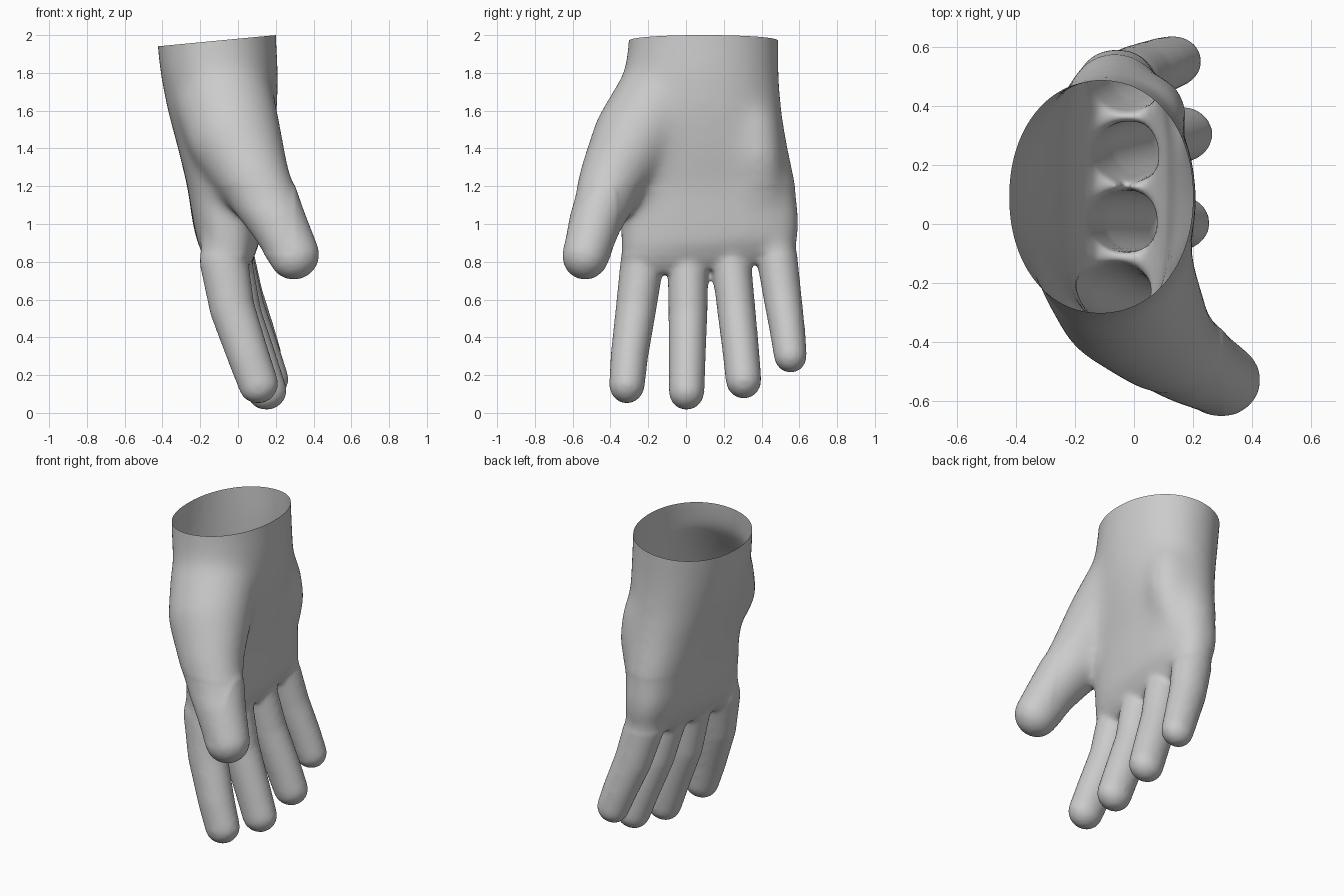
import bpy, bmesh
from math import sin, cos, pi, copysign
from mathutils import Vector

if "Cube" in bpy.data.objects:
    bpy.data.objects.remove(bpy.data.objects["Cube"])

SIDES = 20
bm = bmesh.new()


def skin(rings):
    """Bridge rings of points into a closed tube."""
    loops = [[bm.verts.new(p) for p in ring] for ring in rings]
    for a, b in zip(loops, loops[1:]):
        for i in range(SIDES):
            j = (i + 1) % SIDES
            bm.faces.new((a[i], a[j], b[j], b[i]))
    bm.faces.new(loops[0][::-1])
    bm.faces.new(loops[-1])


def section(z, x0, x1, y0, y1, power, tilt=0):
    """Rounded-box outline at one height, rising towards the little finger by tilt."""
    ring = []
    for i in range(SIDES):
        c, s = cos(2 * pi * i / SIDES), sin(2 * pi * i / SIDES)
        y = (y0 + y1) / 2 + (y1 - y0) / 2 * copysign(abs(s) ** power, s)
        ring.append(Vector(((x0 + x1) / 2 + (x1 - x0) / 2 * copysign(abs(c) ** power, c),
                            y, z + tilt * y)))
    return ring


def digit(path, depth=1.12):
    """Tapered tube along (x, y, z, radius) points with a round tip."""
    pts = [(Vector(p[:3]), p[3]) for p in path]
    end, r = pts[-1]
    way = (end - pts[-2][0]).normalized()
    for k in (0.35, 0.7, 0.92, 0.99):
        pts.append((end + way * r * k, r * (1 - k * k) ** 0.5))
    rings = []
    for i, (p, rad) in enumerate(pts):
        t = (pts[min(i + 1, len(pts) - 1)][0] - pts[max(i - 1, 0)][0]).normalized()
        side = t.cross(Vector((1, 0, 0))).normalized()
        front = side.cross(t)
        rings.append([p + front * rad * depth * cos(2 * pi * k / SIDES)
                      + side * rad * sin(2 * pi * k / SIDES) for k in range(SIDES)])
    skin(rings)


# Wrist and palm
skin([section(*s) for s in (
    (0.75, -0.13, 0.04, -0.31, 0.54, 0.7, 0.1),
    (0.8, -0.17, 0.075, -0.335, 0.575, 0.7, 0.1),
    (0.89, -0.215, 0.115, -0.345, 0.595, 0.72, 0.07),
    (1.0, -0.24, 0.125, -0.35, 0.6, 0.75),
    (1.2, -0.27, 0.14, -0.345, 0.59, 0.8),
    (1.4, -0.32, 0.18, -0.335, 0.545, 0.88),
    (1.6, -0.375, 0.21, -0.335, 0.51, 0.93),
    (1.8, -0.415, 0.215, -0.33, 0.495, 0.95),
    (2.0, -0.435, 0.205, -0.305, 0.495, 0.96),
    (2.15, -0.45, 0.205, -0.305, 0.495, 0.96))])

# Heel of the palm below the little finger
digit([(-0.03, 0.28, 1.75, 0.1), (0.02, 0.36, 1.52, 0.14),
       (0.03, 0.38, 1.35, 0.14), (0.0, 0.4, 1.15, 0.12)])

# Index, middle, ring and little fingers
digit([(-0.08, -0.19, 1.05, 0.1), (-0.075, -0.232, 0.8, 0.116), (-0.03, -0.265, 0.55, 0.108),
       (0.055, -0.3, 0.3, 0.1), (0.11, -0.313, 0.145, 0.095)])
digit([(-0.06, 0.01, 1.05, 0.1), (-0.04, 0.01, 0.77, 0.108), (0.01, 0.01, 0.52, 0.104),
       (0.1, 0.006, 0.27, 0.098), (0.155, 0.003, 0.11, 0.095)])
digit([(-0.06, 0.21, 1.05, 0.1), (-0.03, 0.24, 0.79, 0.106), (0.03, 0.266, 0.55, 0.102),
       (0.11, 0.29, 0.33, 0.098), (0.165, 0.305, 0.17, 0.095)])
digit([(-0.06, 0.44, 1.1, 0.1), (-0.04, 0.478, 0.85, 0.11), (0.02, 0.51, 0.62, 0.102),
       (0.09, 0.538, 0.43, 0.094), (0.135, 0.553, 0.3, 0.088)])

# Thumb with its fleshy base
digit([(-0.09, 0.02, 1.82, 0.2), (-0.07, -0.14, 1.64, 0.25), (-0.01, -0.275, 1.44, 0.235),
       (0.095, -0.4, 1.22, 0.18), (0.215, -0.484, 1.0, 0.142), (0.3, -0.532, 0.83, 0.125)], 1.08)

bmesh.ops.recalc_face_normals(bm, faces=bm.faces)
mesh = bpy.data.meshes.new("hand")
bm.to_mesh(mesh)
bm.free()
hand = bpy.data.objects.new("hand", mesh)
bpy.context.collection.objects.link(hand)

# Fuse the parts into one skin and soften the joins
fuse = hand.modifiers.new("fuse", "REMESH")
fuse.mode = "VOXEL"
fuse.voxel_size = 0.014
soften = hand.modifiers.new("soften", "SMOOTH")
soften.factor = 0.5
soften.iterations = 14
bpy.context.view_layer.update()
graph = bpy.context.evaluated_depsgraph_get()
skin_mesh = bpy.data.meshes.new_from_object(hand.evaluated_get(graph))
hand.modifiers.clear()
hand.data = skin_mesh

bm = bmesh.new()
bm.from_mesh(skin_mesh)

# Blend the thumb base, palm and knuckles more strongly
for low, high, rounds in ((1.08, 2.1, 70), (0.84, 1.2, 25)):
    zone = [v for v in bm.verts if low < v.co.z < high and v.co.x < 0.3]
    for _ in range(rounds):
        bmesh.ops.smooth_vert(bm, verts=zone, factor=0.5,
                              use_axis_x=True, use_axis_y=True, use_axis_z=True)

# Slanted open wrist
bmesh.ops.bisect_plane(bm, geom=bm.verts[:] + bm.edges[:] + bm.faces[:],
                       plane_co=(0.2, 0, 2.0), plane_no=(-0.095, 0, 1), clear_outer=True)
bm.to_mesh(skin_mesh)
bm.free()

# Plain grey colour
grey = bpy.data.materials.new("plain grey")
grey.use_nodes = True
colour = (0.6, 0.6, 0.6, 1)
grey.diffuse_color = colour
grey.node_tree.nodes["Principled BSDF"].inputs["Base Color"].default_value = colour
skin_mesh.materials.clear()
skin_mesh.materials.append(grey)
skin_mesh.shade_smooth()
